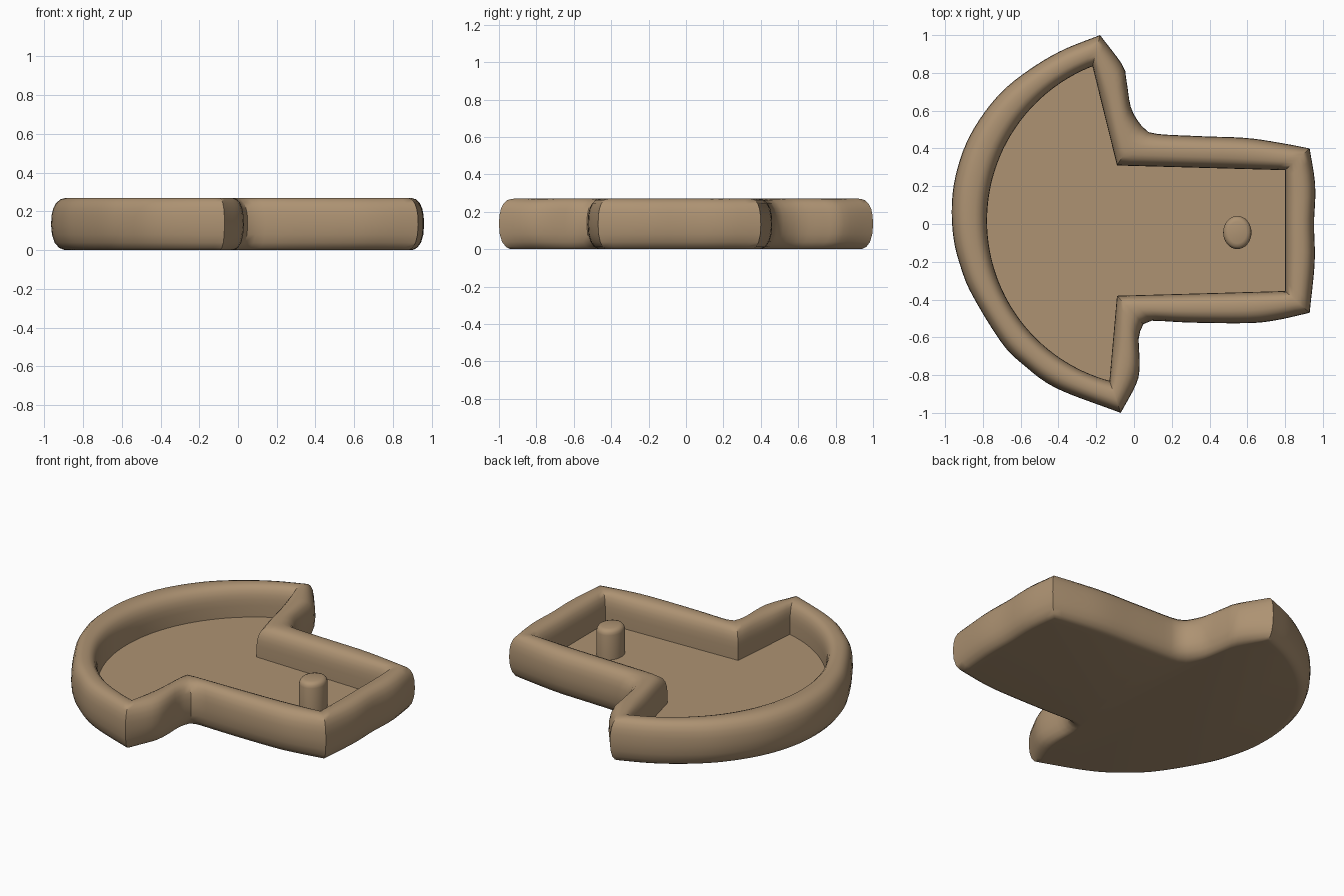
import bpy, bmesh, math
from mathutils import Vector

if "Cube" in bpy.data.objects:
    bpy.data.objects.remove(bpy.data.objects["Cube"])

clay = bpy.data.materials.new("tan clay")
clay.diffuse_color = (0.42, 0.29, 0.17, 1)
clay.use_nodes = True
clay.node_tree.nodes["Principled BSDF"].inputs["Base Color"].default_value = clay.diffuse_color


def resample(pts, n):
    """n points evenly spread along a polyline, leaving out the last end."""
    d = [0]
    for a, b in zip(pts, pts[1:]):
        d.append(d[-1] + (b - a).length)
    out, j = [], 0
    for i in range(n):
        s = d[-1] * i / n
        while d[j + 1] < s:
            j += 1
        out.append(pts[j].lerp(pts[j + 1], (s - d[j]) / (d[j + 1] - d[j])))
    return out


def spline(pts, k=8):
    """Smooth curve through the points."""
    p = [Vector(q) for q in pts]
    p = [2 * p[0] - p[1]] + p + [2 * p[-1] - p[-2]]
    out = []
    for a, b, c, d in zip(p, p[1:], p[2:], p[3:]):
        for i in range(k):
            t = i / k
            out.append(0.5 * (2 * b + (c - a) * t + (2 * a - 5 * b + 4 * c - d) * t * t
                              + (3 * b - a - 3 * c + d) * t ** 3))
    return out + [p[-2]]


def arc(c, a, b, n=60):
    """Circular arc about c from a to b, counter-clockwise."""
    va, vb = Vector(a) - Vector(c), Vector(b) - Vector(c)
    t0, t1 = math.atan2(va.y, va.x), math.atan2(vb.y, vb.x) % math.tau
    return [Vector(c) + (va.length + (vb.length - va.length) * i / n)
            * Vector((math.cos(t0 + (t1 - t0) * i / n), math.sin(t0 + (t1 - t0) * i / n)))
            for i in range(n + 1)]


def finish(bm, name):
    bmesh.ops.recalc_face_normals(bm, faces=bm.faces)
    me = bpy.data.meshes.new(name)
    bm.to_mesh(me)
    bm.free()
    me.materials.append(clay)
    ob = bpy.data.objects.new(name, me)
    bpy.context.collection.objects.link(ob)
    bpy.ops.object.select_all(action='DESELECT')
    ob.select_set(True)
    bpy.context.view_layer.objects.active = ob
    bpy.ops.object.shade_smooth_by_angle(angle=math.radians(38))


def loft(rings, name):
    bm = bmesh.new()
    vr = [[bm.verts.new(p) for p in r] for r in rings]
    for a, b in zip(vr, vr[1:]):
        for i in range(len(a)):
            k = (i + 1) % len(a)
            bm.faces.new((a[i], a[k], b[k], b[i]))
    bm.faces.new(vr[0])
    bm.faces.new(vr[-1])
    finish(bm, name)


# Outer outline, one run between each pair of inner corners
outer_runs = [
    [(.93, -.47), (.957, -.2), (.953, 0), (.96, .2), (.93, .4)],
    [(.93, .4), (.8, .425), (.6, .455), (.35, .465), (.1, .48), (.04, .52)],
    [(.04, .52), (.005, .57), (-.02, .63), (-.04, .76), (-.06, .84), (-.18, 1)],
    [(-.18, 1), (-.38, .92), (-.55, .82), (-.7, .7), (-.82, .55), (-.9, .4),
     (-.95, .23), (-.965, .08), (-.955, -.08), (-.92, -.22), (-.86, -.37),
     (-.7, -.63), (-.58, -.75), (-.41, -.87), (-.07, -1)],
    [(-.07, -1), (.015, -.84), (.03, -.74), (.025, -.6), (.05, -.53)],
    [(.05, -.53), (.09, -.512), (.3, -.522), (.6, -.525), (.75, -.51), (.93, -.47)],
]
# Inner corners of the recess, matching those runs
inner = [(.8, -.355), (.8, .285), (-.09, .31), (-.22, .835), (-.13, -.83), (-.09, -.38)]
counts = [14, 18, 14, 60, 12, 18]

outer_ring, inner_ring = [], []
for i, (run, n) in enumerate(zip(outer_runs, counts)):
    a, b = inner[i], inner[(i + 1) % 6]
    outer_ring += resample(spline(run), n)
    inner_ring += resample(arc((.1, .017), a, b) if i == 3 else [Vector(a), Vector(b)], n)

# Rim cross-section: fraction from outer to inner edge, height
section = [(.42, 0), (.34, .002), (.22, .012), (.1, .038), (.025, .08), (0, .13),
           (.015, .18), (.06, .215), (.14, .243), (.26, .262), (.4, .269), (.52, .27),
           (.66, .268), (.78, .26), (.88, .243), (.95, .218), (.985, .19), (1, .155),
           (1, .085)]
loft([[(*o.lerp(p, t), z) for o, p in zip(outer_ring, inner_ring)] for t, z in section],
     "tray")

# Upright oval peg with a rounded top
peg = [(1, .07), (1, .235), (.96, .25), (.85, .261), (.65, .267)]
loft([[(.547 + .075 * s * math.cos(math.tau * i / 32),
        -.045 + .088 * s * math.sin(math.tau * i / 32), z) for i in range(32)]
      for s, z in peg], "peg")
